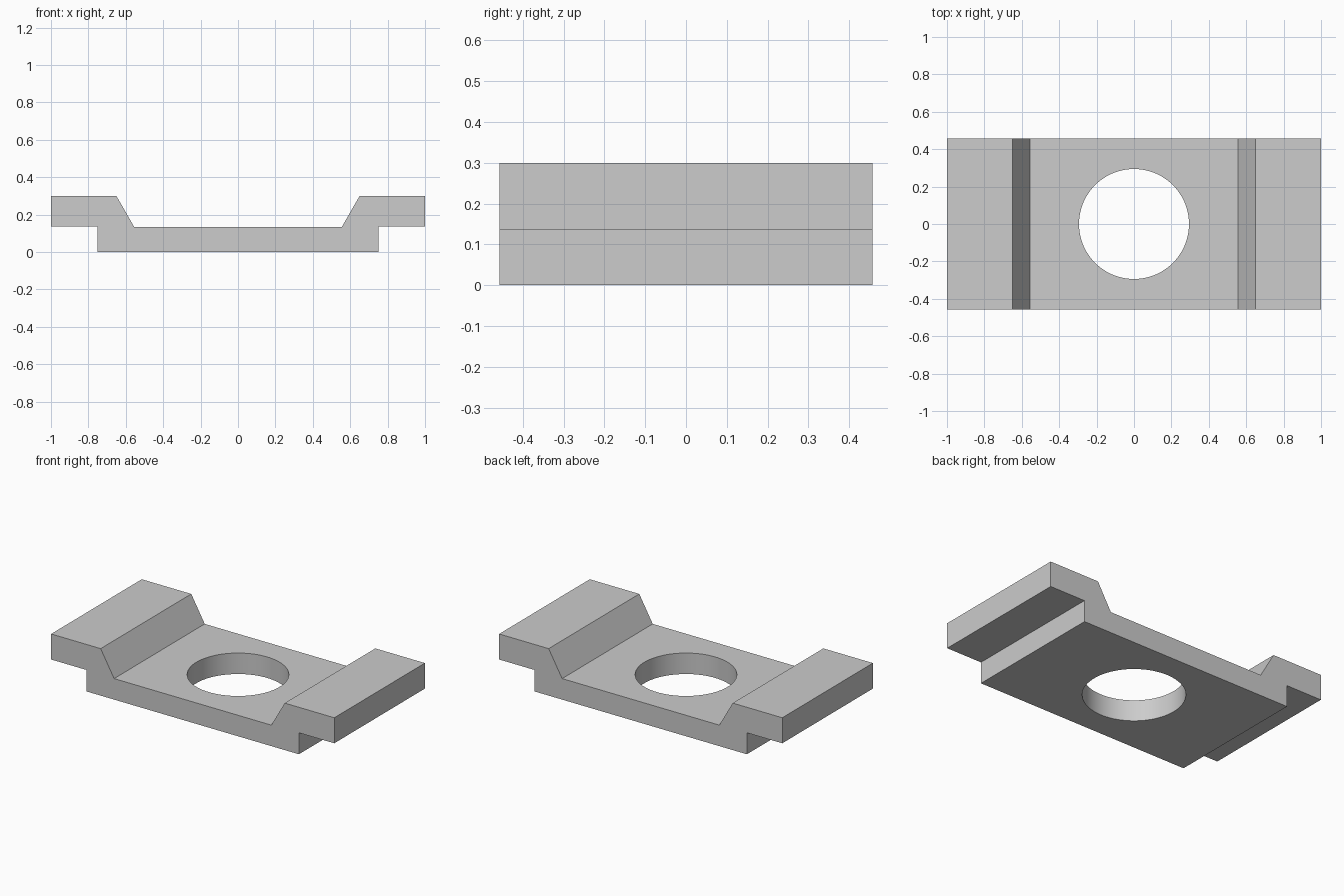
import bpy
import bmesh
from math import radians

HALF_DEPTH = 0.457
HOLE_RADIUS = 0.294

cube = bpy.data.objects.get("Cube")
if cube:
    bpy.data.objects.remove(cube, do_unlink=True)

# Single light grey material
grey = bpy.data.materials.new("light grey")
grey.use_nodes = True
colour = (0.604, 0.604, 0.604, 1)
grey.diffuse_color = colour
grey.node_tree.nodes["Principled BSDF"].inputs["Base Color"].default_value = colour

# Right half of the bracket section, mirrored to close the outline
half = [(0.75, 0), (0.75, 0.137), (1, 0.137), (1, 0.3), (0.65, 0.3), (0.555, 0.134)]
outline = half + [(-x, z) for x, z in reversed(half)]

# Stepped bracket: section extruded from front to back
bm = bmesh.new()
section = bm.faces.new([bm.verts.new((x, -HALF_DEPTH, z)) for x, z in outline])
extruded = bmesh.ops.extrude_face_region(bm, geom=[section], use_keep_orig=True)
back = [v for v in extruded["geom"] if isinstance(v, bmesh.types.BMVert)]
bmesh.ops.translate(bm, verts=back, vec=(0, 2 * HALF_DEPTH, 0))
bmesh.ops.recalc_face_normals(bm, faces=bm.faces)
mesh = bpy.data.meshes.new("stepped_bracket")
bm.to_mesh(mesh)
bm.free()
mesh.materials.append(grey)
bracket = bpy.data.objects.new("stepped_bracket", mesh)
bpy.context.collection.objects.link(bracket)

# Round hole through the middle plate
bpy.ops.mesh.primitive_cylinder_add(vertices=96, radius=HOLE_RADIUS, depth=1)
cutter = bpy.context.object
cutter.name = "hole_cutter"
cutter.data.materials.append(grey)
cutter.hide_render = True
cutter.display_type = 'WIRE'

cut = bracket.modifiers.new("hole", 'BOOLEAN')
cut.operation = 'DIFFERENCE'
cut.solver = 'EXACT'
cut.object = cutter

# Apply the cut and smooth only the hole wall
bpy.ops.object.select_all(action='DESELECT')
bracket.select_set(True)
bpy.context.view_layer.objects.active = bracket
bpy.ops.object.modifier_apply(modifier=cut.name)
bpy.data.objects.remove(cutter, do_unlink=True)
bpy.ops.object.shade_smooth_by_angle(angle=radians(25))
